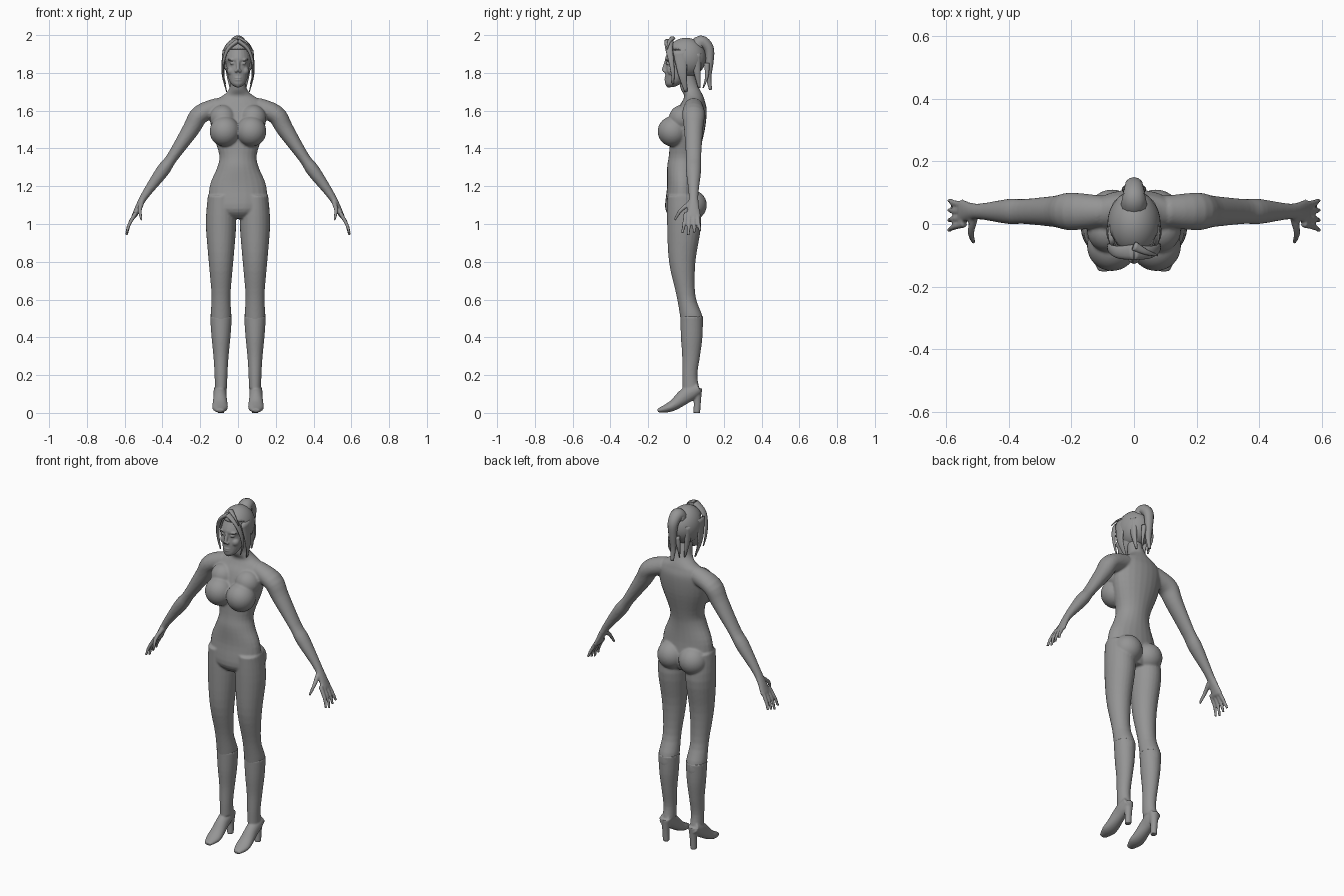
import bpy
import bmesh
import math
from mathutils import Vector, Matrix

cube = bpy.data.objects.get("Cube")
if cube:
    bpy.data.objects.remove(cube)

ACROSS, DEPTH = Vector((1, 0, 0)), Vector((0, 1, 0))
SIDES = (1, -1)
shade = (.3, .3, .3, 1)
grey = bpy.data.materials.new("plain_grey")
grey.use_nodes = True
grey.diffuse_color = shade
grey.node_tree.nodes["Principled BSDF"].inputs["Base Color"].default_value = shade


def spline(rows, steps=4):
    """Smooth interpolation through rows of numbers."""
    smooth_rows = []
    last = len(rows) - 1
    for i in range(last):
        before, start = rows[max(i - 1, 0)], rows[i]
        end, after = rows[i + 1], rows[min(i + 2, last)]
        for k in range(steps):
            t = k / steps
            blend = t * t * (3 - t - t)
            ease_in, ease_out = t * (1 - t) ** 2 / 2, t * t * (t - 1) / 2
            smooth_rows.append([
                b + (c - b) * blend + (c - a) * ease_in + (d - b) * ease_out
                for a, b, c, d in zip(before, start, end, after)])
    return smooth_rows + [list(rows[last])]


def loft(bm, rows, hint=None, side=1, sides=24):
    """Tube through rows (x, y, z, a, b); rings stay level unless a hint axis is given."""
    points = spline(rows)
    centres = [Vector(point[:3]) for point in points]
    last = len(points) - 1
    rings = []
    for i, (centre, point) in enumerate(zip(centres, points)):
        u, v = ACROSS, DEPTH
        if hint:
            tangent = (centres[min(i + 1, last)] - centres[max(i - 1, 0)]).normalized()
            u = hint.cross(tangent).normalized()
            v = tangent.cross(u)
        ring = []
        for k in range(sides):
            angle = math.tau * k / sides
            place = centre + u * point[3] * math.cos(angle) + v * point[4] * math.sin(angle)
            ring.append(bm.verts.new((place.x * side, place.y, place.z)))
        rings.append(ring)
    for lower, upper in zip(rings, rings[1:]):
        for k in range(sides):
            bm.faces.new((lower[k - 1], lower[k], upper[k], upper[k - 1]))
    bm.faces.new(rings[0])
    bm.faces.new(rings[last])


def column(bm, rows, x=0, side=1):
    """Upright form from level sections (z, y, half width, half depth)."""
    loft(bm, [(x, y, z, width, depth) for z, y, width, depth in rows], side=side)


def strand(bm, path, width, flat=1, end=.2, hint=DEPTH, side=1):
    """Tapering tube along a path, narrowing evenly to its end."""
    rows = []
    for i, point in enumerate(path):
        size = width * (1 + (end - 1) * i / (len(path) - 1))
        rows.append((*point, size * flat, size))
    loft(bm, rows, hint, side, sides=12)


def ball(bm, centre, radius, stretch=(1, 1, 1), side=1):
    x, y, z = centre
    bmesh.ops.create_uvsphere(
        bm, u_segments=32, v_segments=20, radius=radius,
        matrix=Matrix.Translation((x * side, y, z)) @ Matrix.Diagonal((*stretch, 1)))


def finish(bm, name, voxel=0):
    """Make the object; a voxel size melts its overlapping forms into one skin."""
    bmesh.ops.recalc_face_normals(bm, faces=bm.faces)
    for face in bm.faces:
        face.smooth = True
    mesh = bpy.data.meshes.new(name)
    bm.to_mesh(mesh)
    bm.free()
    mesh.materials.append(grey)
    part = bpy.data.objects.new(name, mesh)
    bpy.context.collection.objects.link(part)
    if voxel:
        melt = part.modifiers.new("melt", "REMESH")
        melt.mode = "VOXEL"
        melt.voxel_size = voxel
        melt.use_smooth_shade = True
        soften = part.modifiers.new("soften", "SMOOTH")
        soften.iterations = 3
    return part


# Torso and neck
body = bmesh.new()
column(body, [(1.03, -.01, .08, .06), (1.08, -.02, .15, .09), (1.2, -.02, .15, .08),
              (1.3, -.02, .11, .08), (1.37, -.01, .1, .08), (1.5, .01, .14, .09),
              (1.6, .03, .15, .08), (1.65, .04, .13, .06), (1.68, .04, .08, .05),
              (1.72, .02, .045, .05), (1.8, 0, .04, .04)])

for side in SIDES:
    # Chest and seat
    ball(body, (.07, -.07, 1.49), .08, side=side)
    ball(body, (.08, -.02, 1.56), .07, side=side)
    ball(body, (.07, .03, 1.1), .08, side=side)
    # Leg down into the boot
    column(body, [(1.15, -.02, .07, .08), (1, -.01, .08, .09), (.8, -.02, .065, .07),
                  (.62, 0, .05, .05), (.5, .03, .055, .06), (.4, .03, .04, .05)],
           x=.09, side=side)
    # Arm and palm
    arm = [(.1, 1.62, .05, .05), (.2, 1.58, .05, .06), (.25, 1.5, .045, .05),
           (.35, 1.35, .03, .04), (.4, 1.28, .035, .04), (.5, 1.14, .02, .025),
           (.55, 1.04, .014, .04)]
    loft(body, [(x, .04, z, thick, wide) for x, z, thick, wide in arm], DEPTH, side)
    # Fingers fan out from the palm
    for i in range(4):
        base = i * .02
        tip = base * 1.6 - .02
        drop = .94 + abs(i - 1) / 100
        strand(body, [(.54, base, 1.06), (.575, (base + tip) / 2, 1), (.59, tip, drop)],
               .012, end=.6, side=side)
    strand(body, [(.51, .02, 1.11), (.52, -.03, 1.07), (.51, -.06, 1.02)],
           .014, end=.5, hint=ACROSS, side=side)
finish(body, "body", voxel=.006)

# Head with simple facial features
head = bmesh.new()
column(head, [(1.725, -.08, .015, .015), (1.74, -.07, .035, .04), (1.77, -.05, .05, .06),
              (1.81, -.03, .06, .08), (1.85, -.02, .066, .085), (1.88, -.02, .07, .09),
              (1.95, 0, .05, .07), (1.97, 0, .02, .03)])
strand(head, [(0, -.1, 1.87), (0, -.12, 1.81)], .01, end=1)
almond, band = (1, .8, .5), (1, .5, .25)
for height in (1.762, 1.773):
    ball(head, (0, -.105, height), .02, band)
ball(head, (0, -.09, 1.74), .018)
for side in SIDES:
    ball(head, (.01, -.115, 1.81), .008, side=side)
    ball(head, (.03, -.095, 1.85), .014, almond, side)
    ball(head, (.03, -.095, 1.87), .025, band, side)
    ball(head, (.035, -.075, 1.81), .024, side=side)
finish(head, "head", voxel=.004)

# Hair cap with an opening for the face
cap = bmesh.new()
ball(cap, (0, 0, 1.88), .106, (.8, 1, 1))
middles = {face: face.calc_center_median() for face in cap.faces}
opening = [face for face, middle in middles.items() if middle.y < -.045 and middle.z < 1.925]
bmesh.ops.delete(cap, geom=opening, context="FACES")
shell = finish(cap, "hair_cap").modifiers.new("thickness", "SOLIDIFY")
shell.thickness = .012

# Loose locks around the face and nape
locks = bmesh.new()
for side in SIDES:
    strand(locks, [(0, -.09, 1.97), (.05, -.09, 1.93), (.075, -.08, 1.87), (.08, -.07, 1.8),
                   (.065, -.07, 1.74)], .025, flat=.5, side=side)
    strand(locks, [(.07, -.03, 1.92), (.08, -.02, 1.8), (.06, 0, 1.7)], .04, flat=.3, side=side)
    strand(locks, [(.05, .05, 1.9), (.05, .06, 1.8), (.04, .07, 1.72)], .03, flat=.7, side=side)
strand(locks, [(0, -.07, 1.985), (.04, -.09, 1.965), (.075, -.1, 1.925)], .015, flat=.6)
finish(locks, "hair_locks")

# Gathered tail at the back
tail = bmesh.new()
strand(tail, [(0, .05, 1.93), (0, .08, 1.965), (0, .12, 1.93), (0, .125, 1.86),
              (0, .12, 1.78), (0, .13, 1.71)], .045, flat=.9, hint=ACROSS)
for side in SIDES:
    strand(tail, [(.02, .11, 1.85), (.03, .11, 1.78), (.02, .09, 1.72)], .015, side=side)
finish(tail, "hair_tail")

# High heeled boots: shaft, foot and heel
for side, name in zip(SIDES, ("left_boot", "right_boot")):
    boot = bmesh.new()
    column(boot, [(.51, .03, .058, .06), (.4, .03, .05, .057), (.3, .027, .04, .047),
                  (.2, .02, .034, .04), (.13, .026, .033, .045)], x=.09, side=side)
    foot = [(.07, .13, .03, .03), (.03, .11, .04, .035), (-.01, .085, .04, .035),
            (-.06, .045, .03, .04), (-.1, .025, .023, .04), (-.15, .012, .01, .02)]
    loft(boot, [(.095, y, z, thick, wide) for y, z, thick, wide in foot], ACROSS, side)
    column(boot, [(.13, .056, .03, .03), (.07, .06, .02, .02), (0, .057, .018, .018)],
           x=.09, side=side)
    finish(boot, name, voxel=.005)
